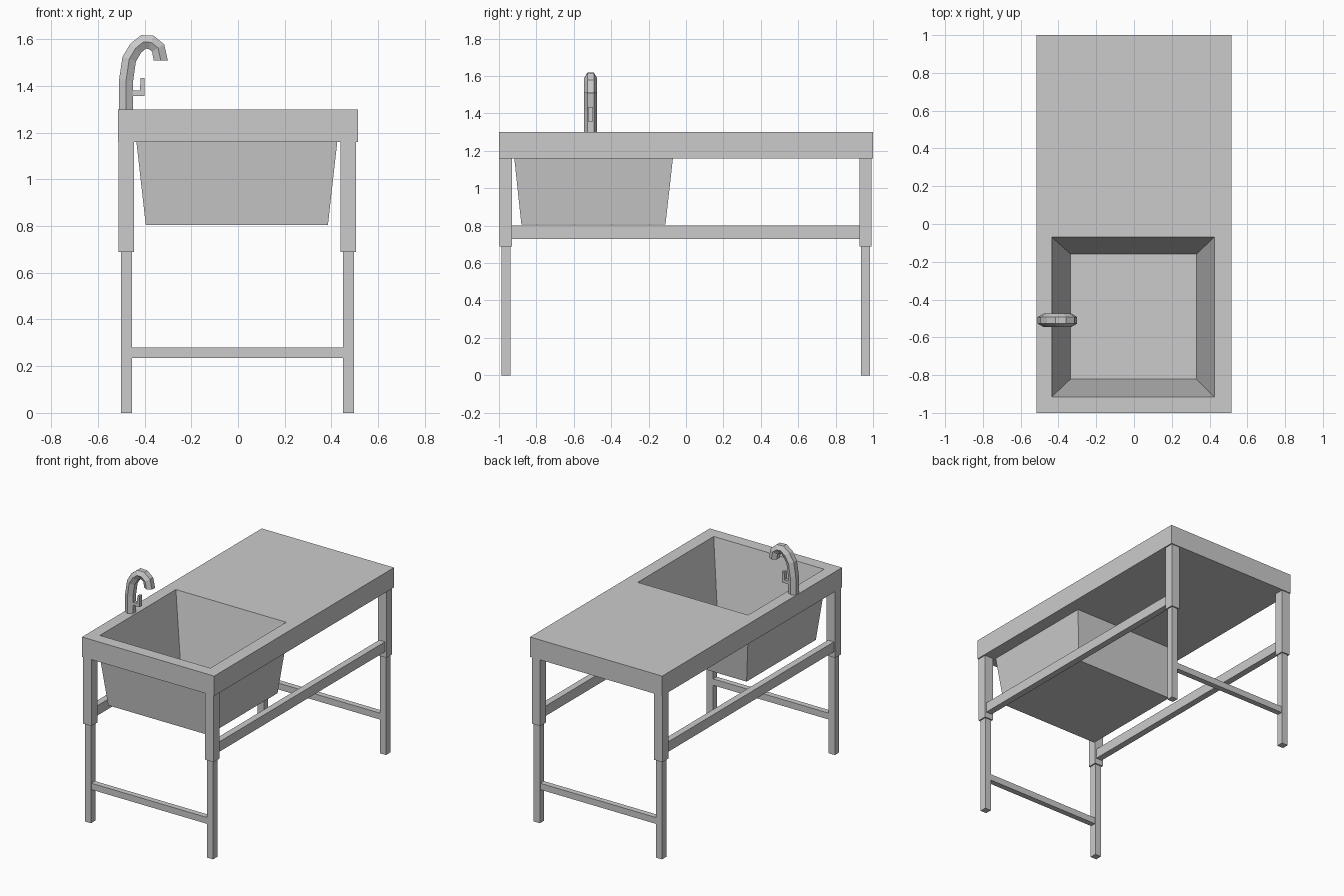
import bpy, bmesh, math
from mathutils import Vector

if "Cube" in bpy.data.objects:
    bpy.data.objects.remove(bpy.data.objects["Cube"])


def loft(name, rings):
    """Skin a list of equal-length rings and cap both ends."""
    bm = bmesh.new()
    loops = [[bm.verts.new(p) for p in ring] for ring in rings]
    n = len(loops[0])
    for a, b in zip(loops, loops[1:]):
        for i in range(n):
            j = (i + 1) % n
            bm.faces.new((a[i], a[j], b[j], b[i]))
    bm.faces.new(loops[0][::-1])
    bm.faces.new(loops[-1])
    bmesh.ops.recalc_face_normals(bm, faces=bm.faces)
    mesh = bpy.data.meshes.new(name)
    bm.to_mesh(mesh)
    bm.free()
    obj = bpy.data.objects.new(name, mesh)
    bpy.context.collection.objects.link(obj)
    return obj


def rect(x0, x1, y0, y1, z):
    return [(x0, y0, z), (x1, y0, z), (x1, y1, z), (x0, y1, z)]


def box(name, x, y, z):
    return loft(name, [rect(*x, *y, h) for h in z])


# Worktop and sink basin as one continuous shell, from underside to inner floor
loft("worktop_with_basin", [
    rect(-0.395, 0.385, -0.88, -0.11, 0.805),
    rect(-0.435, 0.425, -0.918, -0.07, 1.16),
    rect(-0.515, 0.515, -1, 1, 1.16),
    rect(-0.515, 0.515, -1, 1, 1.30),
    rect(-0.435, 0.425, -0.915, -0.07, 1.30),
    rect(-0.335, 0.33, -0.82, -0.16, 0.83),
])

# Telescopic legs
LEG_X = {"left": -0.478, "right": 0.473}
LEG_Y = {"front": -0.963, "back": 0.96}
for side, x in LEG_X.items():
    for end, y in LEG_Y.items():
        for part, r, z in (("upper", 0.033, (0.69, 1.16)), ("lower", 0.024, (0, 0.70))):
            box(f"{end}_{side}_{part}_leg", (x - r, x + r), (y - r, y + r), z)

# Long side rails
for side, x in LEG_X.items():
    box(f"{side}_rail", (x - 0.023, x + 0.023), (-0.935, 0.935), (0.73, 0.80))

# Low cross bars between the legs at each end
for end, y in LEG_Y.items():
    box(f"{end}_cross_bar", (-0.46, 0.455), (y - 0.02, y + 0.02), (0.235, 0.28))

# Gooseneck tap: hexagonal section swept along a path in the xz plane
TAP_Y, R = -0.51, 0.035
path = [Vector((x, TAP_Y, z)) for x, z in (
    (-0.48, 1.295), (-0.48, 1.42), (-0.466, 1.515), (-0.438, 1.562),
    (-0.405, 1.589), (-0.372, 1.587), (-0.342, 1.563), (-0.331, 1.51))]
rings = []
for i, p in enumerate(path):
    before = (p - path[i - 1]).normalized() if i else Vector((0, 0, 1))
    after = (path[i + 1] - p).normalized() if i < len(path) - 1 else Vector((0, 0, -1))
    t = after if i == len(path) - 1 else (before + after).normalized()
    side = Vector((t.z, 0, -t.x))
    rings.append([p + Vector((0, R * math.cos(a), 0)) + side * R * math.sin(a)
                  for a in (math.radians(60 * k) for k in range(6))])
loft("tap_spout", rings)

# L-shaped tap handle
handle = [(-0.46, 1.358), (-0.40, 1.358), (-0.40, 1.435), (-0.417, 1.435),
          (-0.42, 1.38), (-0.46, 1.38)]
loft("tap_handle", [[(x, TAP_Y + d, z) for x, z in handle] for d in (-0.014, 0.014)])
